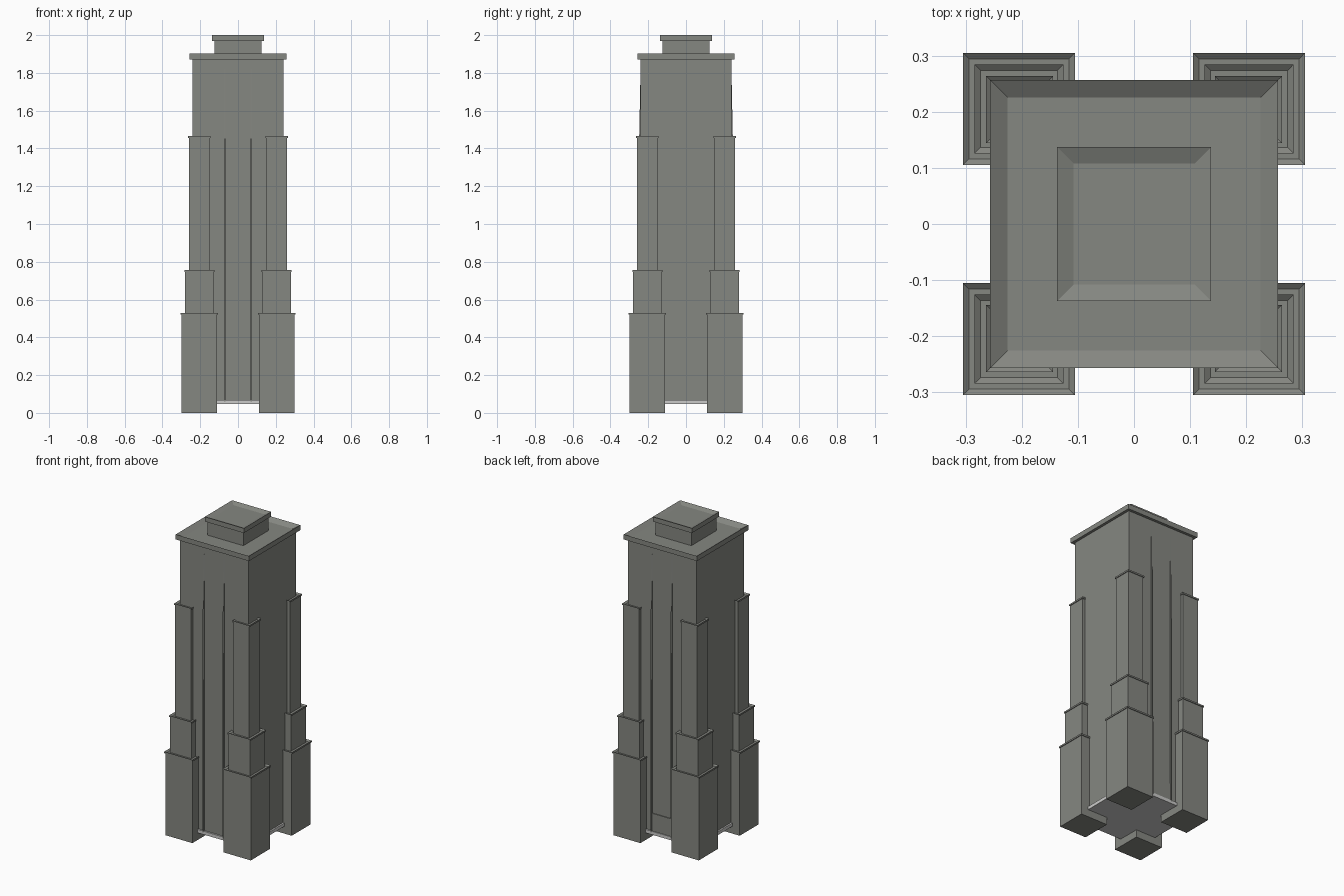
import bpy, bmesh

if "Cube" in bpy.data.objects:
    bpy.data.objects.remove(bpy.data.objects["Cube"])

def material(name, rgb):
    m = bpy.data.materials.new(name)
    m.diffuse_color = (*rgb, 1)
    m.use_nodes = True
    m.node_tree.nodes["Principled BSDF"].inputs["Base Color"].default_value = m.diffuse_color
    return m

STONE = material("grey stone", (0.235, 0.242, 0.220))
PALE = material("pale stone", (0.60, 0.60, 0.59))

def finish(name, bm, mat):
    bmesh.ops.recalc_face_normals(bm, faces=bm.faces)
    me = bpy.data.meshes.new(name)
    bm.to_mesh(me)
    bm.free()
    me.materials.append(mat)
    ob = bpy.data.objects.new(name, me)
    bpy.context.collection.objects.link(ob)
    return ob

def add_box(bm, x, y, z, rim=0, depth=0):
    """Box from (min, max) pairs; a rim gives it a sunken top inside a parapet."""
    vs = [bm.verts.new((x[i], y[j], z[k]))
          for k in (0, 1) for i, j in ((0, 0), (1, 0), (1, 1), (0, 1))]
    bm.faces.new(vs[3::-1])
    top = bm.faces.new(vs[4:])
    for a in range(4):
        b = (a + 1) % 4
        bm.faces.new((vs[a], vs[b], vs[b + 4], vs[a + 4]))
    if rim:
        bm.normal_update()
        bmesh.ops.inset_region(bm, faces=[top], thickness=rim, use_even_offset=True)
        for v in top.verts:
            v.co.z -= depth

def square(name, half, z, mat=STONE, rim=0, depth=0):
    bm = bmesh.new()
    add_box(bm, (-half, half), (-half, half), z, rim, depth)
    return finish(name, bm, mat)

# Central tower, its cornice and the rooftop block
square("base_slab", 0.25, (0.047, 0.068), PALE)
square("tower_shaft", 0.24, (0.068, 1.872))
square("roof_cornice", 0.257, (1.87, 1.902), rim=0.032, depth=0.02)
square("rooftop_block", 0.125, (1.88, 1.972))
square("rooftop_cap", 0.137, (1.97, 2.0), rim=0.029, depth=0.012)

# Stepped corner piers: each tier has a thin parapet around its top
tiers = [("lower", 0.11, 0.30, 0.0, 0.53),
         ("middle", 0.13, 0.28, 0.51, 0.757),
         ("upper", 0.149, 0.259, 0.74, 1.465)]
for tier, a, b, z0, z1 in tiers:
    bm = bmesh.new()
    for sx in (-1, 1):
        for sy in (-1, 1):
            def span(s, lo, hi):
                return tuple(sorted((s * lo, s * hi)))
            add_box(bm, span(sx, a, b), span(sy, a, b), (z0, z1 - 0.01))
            e = 0.0045
            add_box(bm, span(sx, a - e, b + e), span(sy, a - e, b + e),
                    (z1 - 0.01, z1), 0.0105, 0.008)
    finish(tier + "_corner_piers", bm, STONE)

# Slim vertical fins on front and back, tapering into the wall at the top
bm = bmesh.new()
profile = [(0.235, 0.06), (0.251, 0.06), (0.248, 1.45), (0.2405, 1.82), (0.235, 1.82)]
for s in (-1, 1):
    for x in (-0.07, 0.07):
        rings = [[bm.verts.new((x + d, s * y, z)) for y, z in profile]
                 for d in (-0.004, 0.004)]
        for r in rings:
            bm.faces.new(r)
        for i in range(5):
            j = (i + 1) % 5
            bm.faces.new((rings[0][i], rings[0][j], rings[1][j], rings[1][i]))
finish("wall_fins", bm, STONE)

# Low entrance panel between the back fins
bm = bmesh.new()
add_box(bm, (-0.066, 0.066), (0.238, 0.245), (0.068, 0.18))
finish("entrance_panel", bm, STONE)
